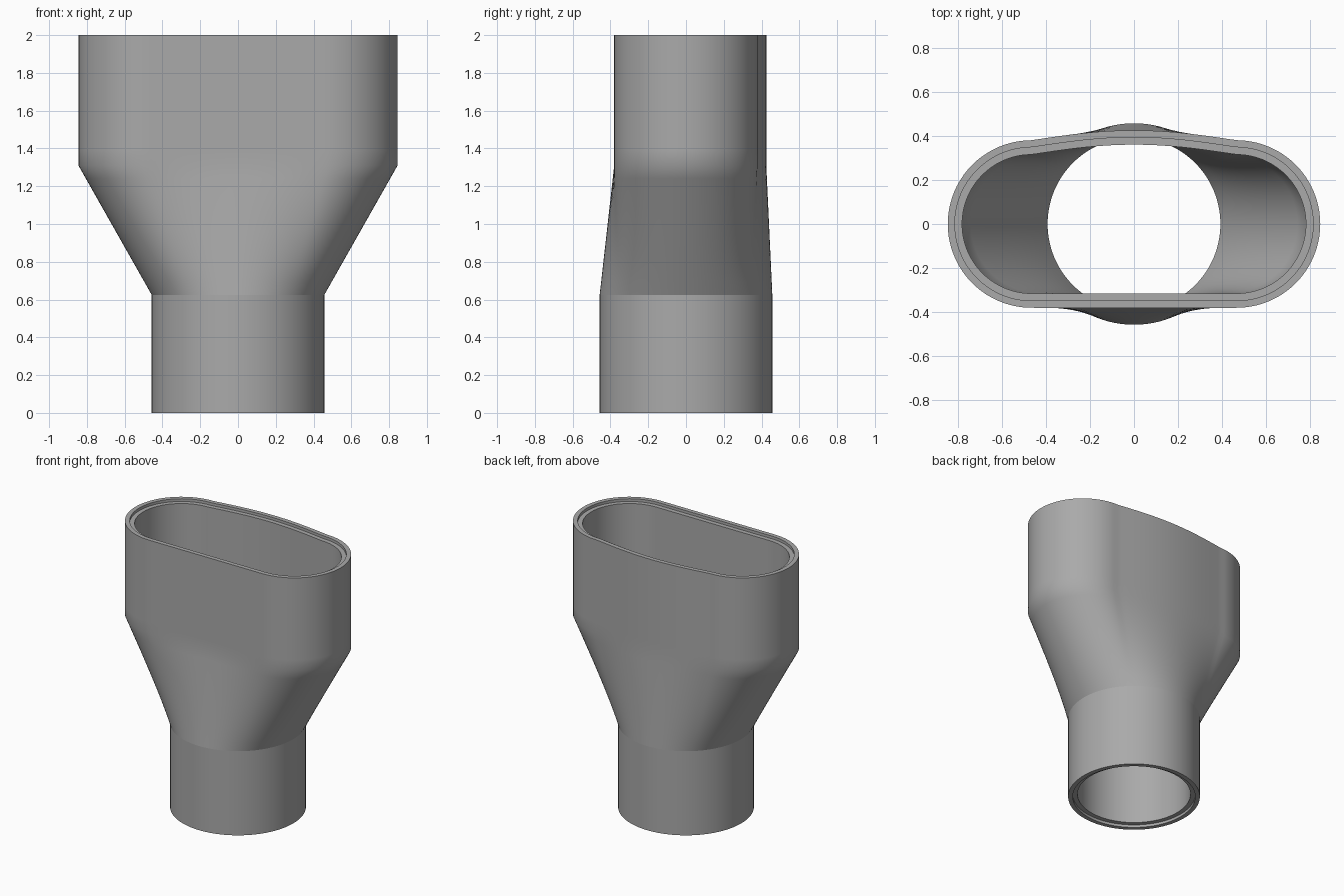
import bpy, bmesh, math

if "Cube" in bpy.data.objects:
    bpy.data.objects.remove(bpy.data.objects["Cube"])

N = 144           # points around each ring
NECK, FLARE, TOP = 0.625, 1.31, 2.0


def resample(pts):
    """Spread N points evenly along a closed outline."""
    pts = pts + [pts[0]]
    dist = [0.0]
    for a, b in zip(pts, pts[1:]):
        dist.append(dist[-1] + math.dist(a, b))
    out, k = [], 0
    for i in range(N):
        d = dist[-1] * i / N
        while dist[k + 1] < d:
            k += 1
        t = (d - dist[k]) / (dist[k + 1] - dist[k])
        out.append(tuple(p + (q - p) * t for p, q in zip(pts[k], pts[k + 1])))
    return out


def circle(r):
    return [(r * math.cos(2 * math.pi * i / N), r * math.sin(2 * math.pi * i / N))
            for i in range(N)]


def slot(r, half=0.465, bulge=0.045):
    """Rounded slot with a flat front and a gently bowed back."""
    steps = 60
    pts = [(half + r * math.cos(a), r * math.sin(a))
           for a in (math.pi / 2 * i / steps for i in range(steps))]
    for i in range(steps):
        x = half - 2 * half * i / steps
        pts.append((x, r + bulge * math.cos(math.pi * x / (2 * half))))
    pts += [(-half + r * math.cos(a), r * math.sin(a))
            for a in (math.pi / 2 + math.pi * i / steps for i in range(steps))]
    pts += [(-half + 2 * half * i / steps, -r) for i in range(steps)]
    pts += [(half + r * math.cos(a), r * math.sin(a))
            for a in (-math.pi / 2 + math.pi / 2 * i / steps for i in range(steps))]
    return resample(pts)


def wall(r_round, r_slot, z0, z1):
    """Rings of one wall skin: round pipe, loft, slot pipe."""
    a, b = circle(r_round), slot(r_slot)
    rings = [(a, z) for z in (z0, NECK - 0.04, NECK)]
    for i in range(1, 10):
        t = i / 10
        mix = [(p[0] + (q[0] - p[0]) * t, p[1] + (q[1] - p[1]) * t) for p, q in zip(a, b)]
        rings.append((mix, NECK + (FLARE - NECK) * t))
    return rings + [(b, z) for z in (FLARE, FLARE + 0.08, z1)]


# Closed loop of rings: outer skin up, stepped top rim, inner skin down, stepped bottom rim
STEP = 0.02
rings = wall(0.457, 0.38, 0.0, TOP)
rings += [(slot(0.348), TOP), (slot(0.348), TOP - STEP)]
rings += wall(0.392, 0.315, STEP, TOP - STEP)[::-1]
rings += [(circle(0.425), STEP), (circle(0.425), 0.0)]

bm = bmesh.new()
loops = [[bm.verts.new((x, y, z)) for x, y in pts] for pts, z in rings]
for a, b in zip(loops, loops[1:] + loops[:1]):
    for i in range(N):
        j = (i + 1) % N
        bm.faces.new((a[i], a[j], b[j], b[i]))
bmesh.ops.recalc_face_normals(bm, faces=bm.faces)
mesh = bpy.data.meshes.new("duct_adapter")
bm.to_mesh(mesh)
bm.free()

adapter = bpy.data.objects.new("duct_adapter", mesh)
bpy.context.collection.objects.link(adapter)
grey = bpy.data.materials.new("plain grey")
grey.diffuse_color = (0.4, 0.4, 0.4, 1)
grey.use_nodes = True
grey.node_tree.nodes["Principled BSDF"].inputs["Base Color"].default_value = grey.diffuse_color
mesh.materials.append(grey)

# Smooth walls, crisp rims and neck seam
bpy.context.view_layer.objects.active = adapter
adapter.select_set(True)
bpy.ops.object.shade_smooth_by_angle(angle=math.radians(35))
for e in mesh.edges:
    if all(abs(mesh.vertices[v].co.z - NECK) < 1e-4 for v in e.vertices):
        e.use_edge_sharp = True
